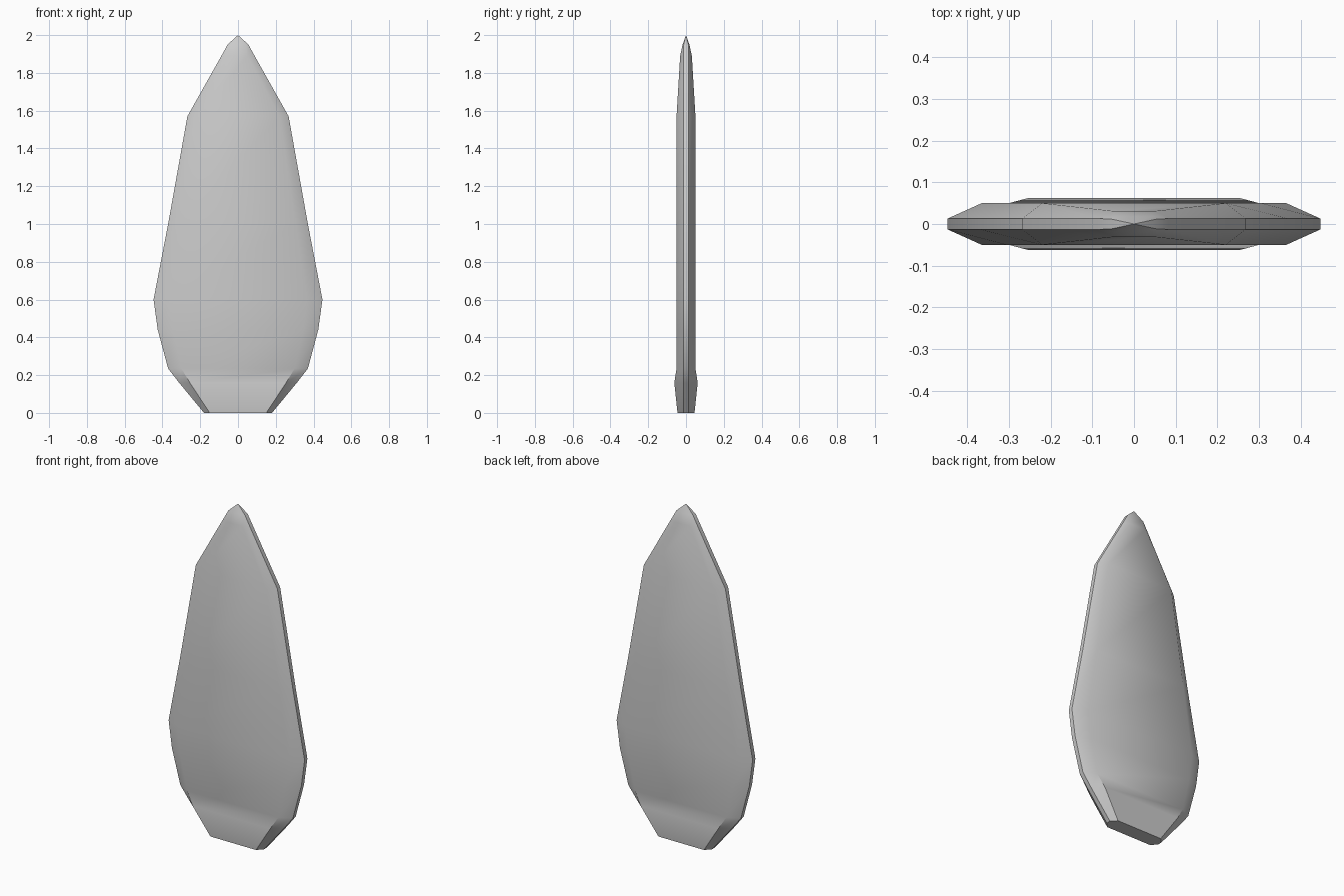
import bpy, bmesh

if "Cube" in bpy.data.objects:
    bpy.data.objects.remove(bpy.data.objects["Cube"])

# Blade sections: height, edge half-width, face half-width, half-thickness, rim half-thickness
sections = [
    (0.00, 0.18, 0.15, 0.045, 0.013),
    (0.16, 0.312, 0.255, 0.062, 0.013),
    (0.235, 0.37, 0.30, 0.05, 0.013),
    (0.44, 0.425, 0.345, 0.05, 0.013),
    (0.60, 0.447, 0.365, 0.05, 0.013),
    (1.00, 0.37, 0.305, 0.05, 0.013),
    (1.57, 0.268, 0.22, 0.05, 0.013),
    (1.89, 0.088, 0.05, 0.031, 0.013),
    (1.95, 0.055, 0.042, 0.018, 0.012),
]

bm = bmesh.new()
rings = []
for z, w, f, t, e in sections:
    outline = [(w, -e), (w, e), (f, t), (-f, t), (-w, e), (-w, -e), (-f, -t), (f, -t)]
    rings.append([bm.verts.new((x, y, z)) for x, y in outline])

# Bevelled sides, flat base and pointed tip
for a, b in zip(rings, rings[1:]):
    for i in range(8):
        j = (i + 1) % 8
        bm.faces.new((a[i], a[j], b[j], b[i]))
bm.faces.new(rings[0][::-1])
tip = bm.verts.new((0, 0, 2))
for i in range(8):
    bm.faces.new((rings[-1][i], rings[-1][(i + 1) % 8], tip))
bmesh.ops.recalc_face_normals(bm, faces=bm.faces)

mesh = bpy.data.meshes.new("blade")
bm.to_mesh(mesh)
bm.free()
blade = bpy.data.objects.new("blade", mesh)
bpy.context.collection.objects.link(blade)

# Soft shading with sharp bevel creases
bpy.context.view_layer.objects.active = blade
blade.select_set(True)
bpy.ops.object.shade_smooth_by_angle(angle=0.6)
